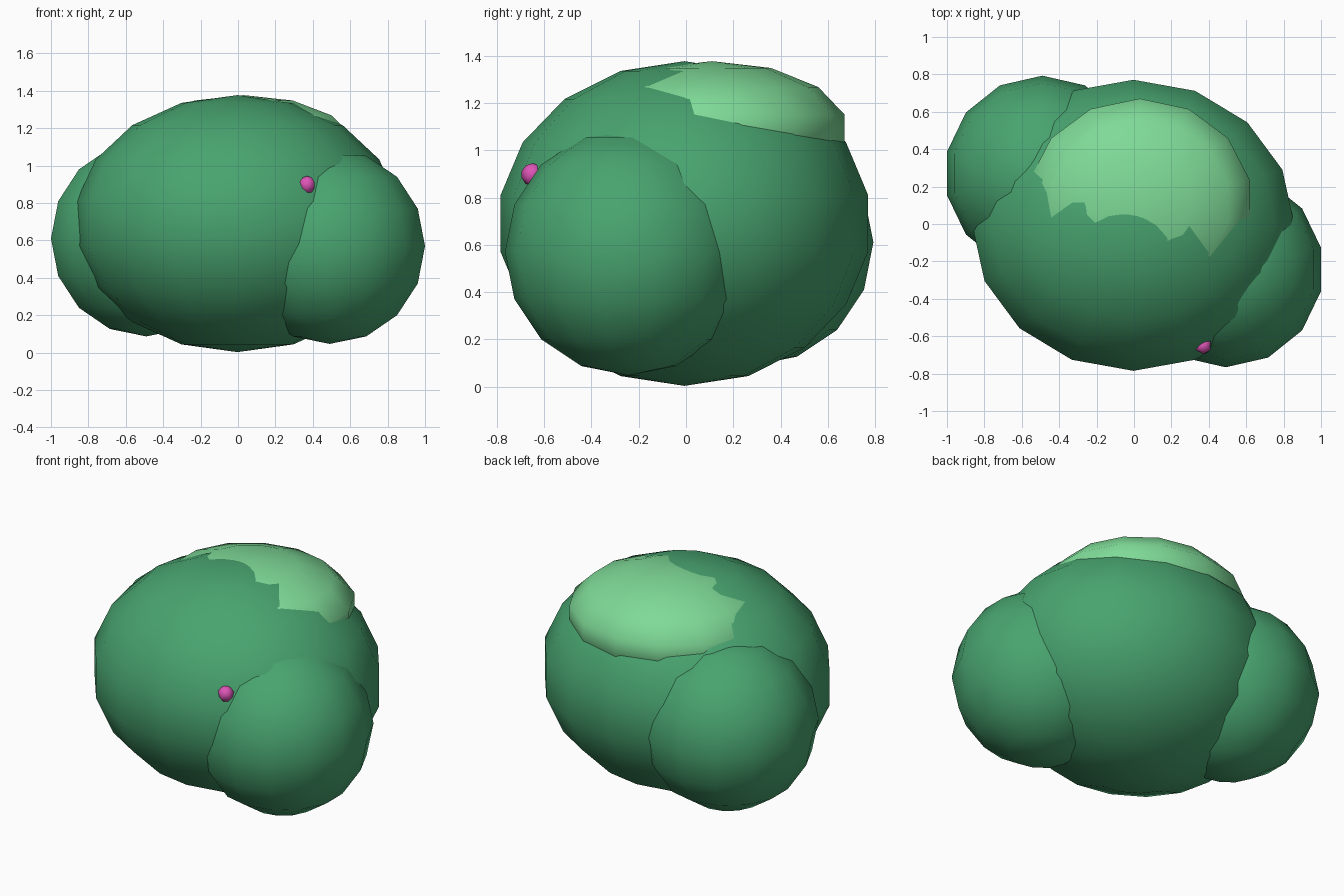
import bpy

# Remove the default cube
cube = bpy.data.objects.get("Cube")
if cube:
    bpy.data.objects.remove(cube, do_unlink=True)


def make_material(name, color):
    mat = bpy.data.materials.new(name)
    mat.use_nodes = True
    mat.diffuse_color = (*color, 1)
    bsdf = next(n for n in mat.node_tree.nodes if n.type == "BSDF_PRINCIPLED")
    bsdf.inputs["Base Color"].default_value = (*color, 1)
    bsdf.inputs["Roughness"].default_value = 0.9
    return mat


def add_clump(name, center, radii, segments, rings, mat):
    """Low-sided smooth ellipsoid."""
    bpy.ops.mesh.primitive_uv_sphere_add(segments=segments, ring_count=rings,
                                         radius=1, location=center)
    obj = bpy.context.object
    obj.name = name
    obj.data.name = name
    obj.scale = radii
    bpy.ops.object.transform_apply(location=False, rotation=False, scale=True)
    bpy.ops.object.shade_smooth()
    obj.data.materials.append(mat)
    return obj


leaf = make_material("leaf green", (0.065, 0.37, 0.16))
light_leaf = make_material("light leaf green", (0.21, 0.70, 0.31))
berry_pink = make_material("berry pink", (0.72, 0.09, 0.47))

# Foliage: large body with a lower clump on each side
add_clump("main_foliage", (-0.003, -0.007, 0.69), (0.875, 0.79, 0.687), 16, 9, leaf)
add_clump("left_front_foliage", (0.49, -0.243, 0.57), (0.523,) * 3, 14, 8, leaf)
add_clump("right_back_foliage", (-0.49, 0.27, 0.61), (0.523,) * 3, 14, 8, leaf)

# Pale new growth on top
add_clump("top_foliage", (0.03, 0.11, 1.087), (0.62, 0.575, 0.29), 14, 7, light_leaf)

# Small berry on the front
add_clump("berry", (0.37, -0.65, 0.897), (0.048,) * 3, 6, 5, berry_pink)
